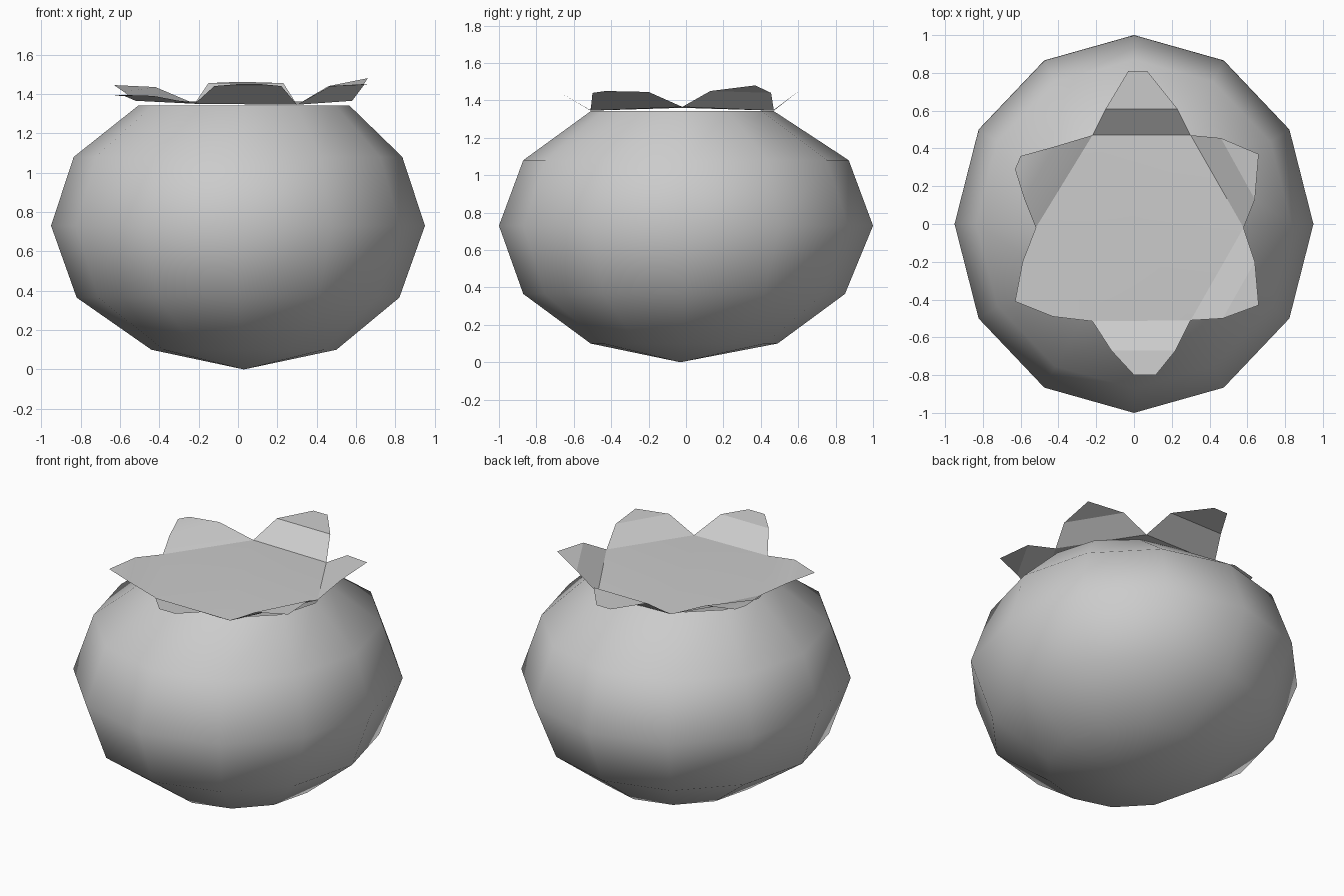
import bpy
from math import sin, cos, pi

if "Cube" in bpy.data.objects:
    bpy.data.objects.remove(bpy.data.objects["Cube"])


def add_mesh(name, verts, faces, angle):
    mesh = bpy.data.meshes.new(name)
    mesh.from_pydata(verts, [], faces)
    mesh.update()
    obj = bpy.data.objects.new(name, mesh)
    bpy.context.collection.objects.link(obj)
    bpy.ops.object.select_all(action='DESELECT')
    obj.select_set(True)
    bpy.context.view_layer.objects.active = obj
    bpy.ops.object.shade_smooth_by_angle(angle=angle)
    return obj


# Fruit body: stacked 12-sided rings (centre x, centre y, radius x, radius y, z)
SEG = 12
rings = [
    (0.03, -0.01, 0.47, 0.50, 0.10),
    (0.00, -0.01, 0.82, 0.86, 0.365),
    (0.00, 0.00, 0.95, 1.00, 0.73),
    (0.00, 0.00, 0.835, 0.87, 1.08),
    (0.03, -0.02, 0.535, 0.49, 1.342),
]
verts = [(cx + rx * cos(2 * pi * i / SEG), cy + ry * sin(2 * pi * i / SEG), z)
         for cx, cy, rx, ry, z in rings for i in range(SEG)]
faces = []
for r in range(len(rings) - 1):
    for i in range(SEG):
        j = (i + 1) % SEG
        faces.append((r * SEG + i, r * SEG + j, (r + 1) * SEG + j, (r + 1) * SEG + i))
bottom = len(verts)
verts.append((0.03, -0.03, 0.0))
faces += [((i + 1) % SEG, i, bottom) for i in range(SEG)]
add_mesh("fruit_body", verts, faces, pi / 3)

# Leafy cap: hexagonal centre with one upturned leaf per edge
hexagon = [(0.58, -0.02, 1.365), (0.30, 0.47, 1.345), (-0.22, 0.47, 1.35),
           (-0.52, -0.02, 1.365), (-0.22, -0.515, 1.35), (0.30, -0.51, 1.345)]
leaves = [
    [(0.64, 0.13, 1.45), (0.66, 0.37, 1.48), (0.46, 0.455, 1.44)],
    [(0.23, 0.61, 1.455), (0.07, 0.81, 1.46), (-0.03, 0.81, 1.46), (-0.15, 0.61, 1.455)],
    [(-0.42, 0.41, 1.435), (-0.60, 0.36, 1.44), (-0.63, 0.29, 1.445), (-0.58, 0.13, 1.41)],
    [(-0.59, -0.20, 1.395), (-0.63, -0.41, 1.39), (-0.43, -0.49, 1.39)],
    [(-0.12, -0.67, 1.44), (0.00, -0.80, 1.45), (0.115, -0.80, 1.45), (0.22, -0.67, 1.44)],
    [(0.47, -0.50, 1.44), (0.66, -0.43, 1.45), (0.64, -0.20, 1.445)],
]
verts = list(hexagon) + [(0.03, -0.02, 1.36)]
faces = [(i, (i + 1) % 6, 6) for i in range(6)]
for k, leaf in enumerate(leaves):
    # Each outline runs counter-clockwise from corner k to the next corner
    n = len(verts)
    verts += leaf
    loop = [k] + list(range(n, n + len(leaf))) + [(k + 1) % 6]
    a, b = loop[0], loop[-1]
    faces.append((a, loop[1], loop[-2], b))
    faces.append(tuple(loop[1:-1]))
add_mesh("leaf_cap", verts, faces, pi / 9)
